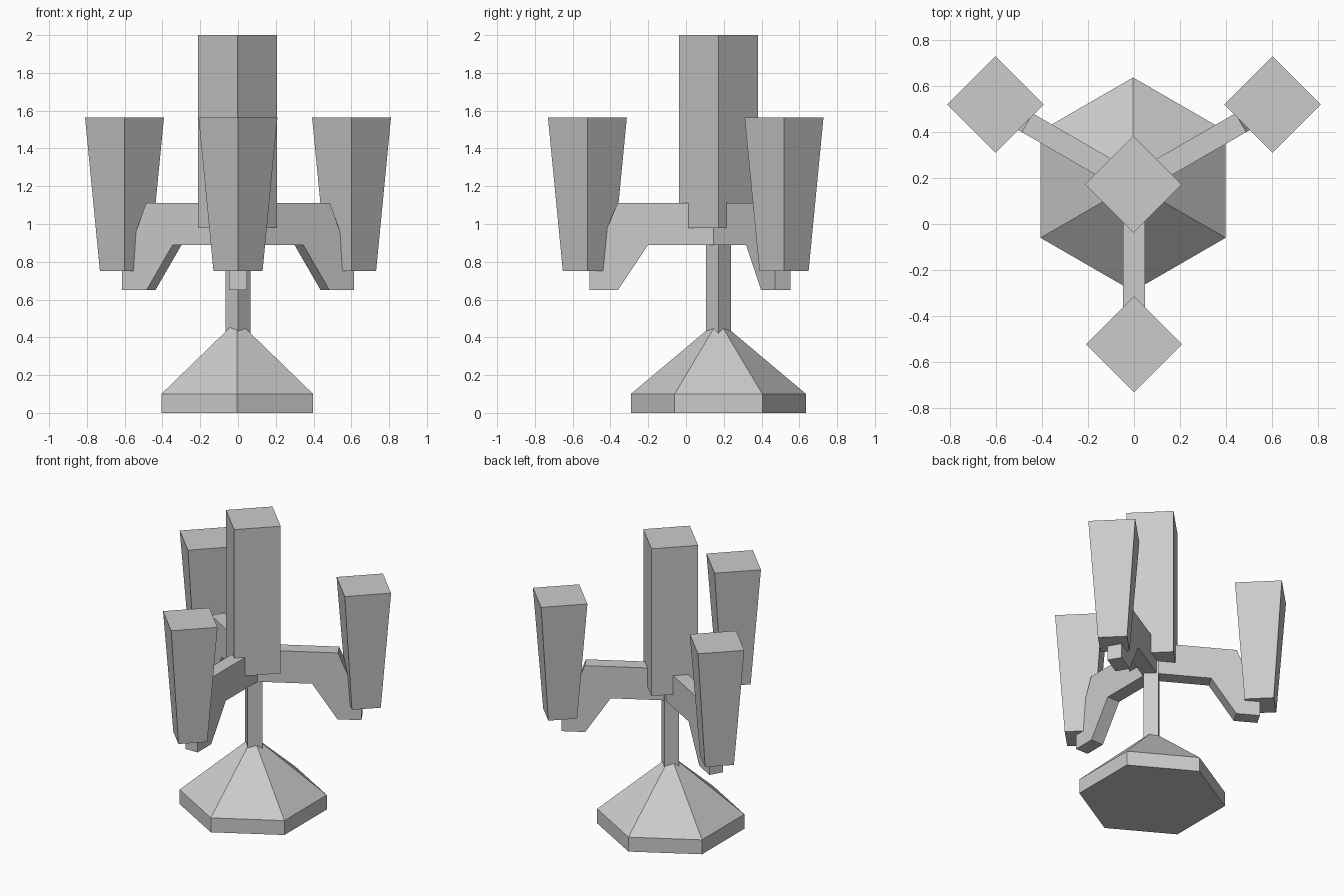
import bpy
import bmesh
from math import cos, sin, pi, radians
from mathutils import Matrix, Vector

cube = bpy.data.objects.get("Cube")
if cube:
    bpy.data.objects.remove(cube, do_unlink=True)

CENTRE = Vector((0, 0.172, 0))   # stem axis
REACH = 0.694                    # distance from the stem to each outer candle

grey = bpy.data.materials.new("plain grey")
grey.use_nodes = True
colour = (0.6, 0.6, 0.6, 1)
grey.diffuse_color = colour
grey.node_tree.nodes["Principled BSDF"].inputs["Base Color"].default_value = colour


def finish(name, bm, location):
    bmesh.ops.recalc_face_normals(bm, faces=bm.faces)
    mesh = bpy.data.meshes.new(name)
    bm.to_mesh(mesh)
    bm.free()
    mesh.materials.append(grey)
    obj = bpy.data.objects.new(name, mesh)
    obj.location = location
    bpy.context.collection.objects.link(obj)
    return obj


def loft(name, sides, levels, location, turn=0):
    """Stack regular rings given as (radius, z); a zero radius makes a tip."""
    bm = bmesh.new()
    rings = []
    for radius, z in levels:
        count = sides if radius else 1
        rings.append([bm.verts.new((radius * cos(turn + 2 * pi * i / sides),
                                    radius * sin(turn + 2 * pi * i / sides), z))
                      for i in range(count)])
    bm.faces.new(rings[0])
    for low, high in zip(rings, rings[1:]):
        for i in range(sides):
            j = (i + 1) % sides
            if len(high) == 1:
                bm.faces.new((low[i], low[j], high[0]))
            else:
                bm.faces.new((low[i], low[j], high[j], high[i]))
    if len(rings[-1]) > 1:
        bm.faces.new(rings[-1])
    return finish(name, bm, location)


def arm(name, angle, half_width=0.047):
    """Extrude the bent arm outline (distance from stem, z) sideways."""
    outline = [(0, 1.11), (0.535, 1.11), (0.682, 0.75), (0.682, 0.65),
               (0.532, 0.65), (0.372, 0.89), (0, 0.89)]
    bm = bmesh.new()
    face = bm.faces.new([bm.verts.new((r, -half_width, z)) for r, z in outline])
    side = bmesh.ops.extrude_face_region(bm, geom=[face])["geom"]
    moved = [v for v in side if isinstance(v, bmesh.types.BMVert)]
    bmesh.ops.translate(bm, verts=moved, vec=(0, 2 * half_width, 0))
    bmesh.ops.rotate(bm, verts=bm.verts, cent=(0, 0, 0),
                     matrix=Matrix.Rotation(angle, 3, "Z"))
    return finish(name, bm, CENTRE)


# Six-sided foot, square stem and tall central candle
loft("foot", 6, [(0.464, 0), (0.464, 0.1), (0, 0.49)],
     CENTRE + Vector((-0.004, 0, 0)), turn=pi / 2)
loft("stem", 4, [(0.066, 0.3), (0.066, 1.05)], CENTRE)
loft("central_candle", 4, [(0.21, 0.98), (0.21, 2.0)], CENTRE + Vector((-0.003, 0, 0)))

# Three arms, each carrying a flared candle
for label, degrees in (("front", -90), ("left", 30), ("right", 150)):
    angle = radians(degrees)
    arm(label + "_arm", angle)
    spot = CENTRE + REACH * Vector((cos(angle), sin(angle), 0))
    loft(label + "_candle", 4, [(0.13, 0.75), (0.209, 1.565)], spot)
